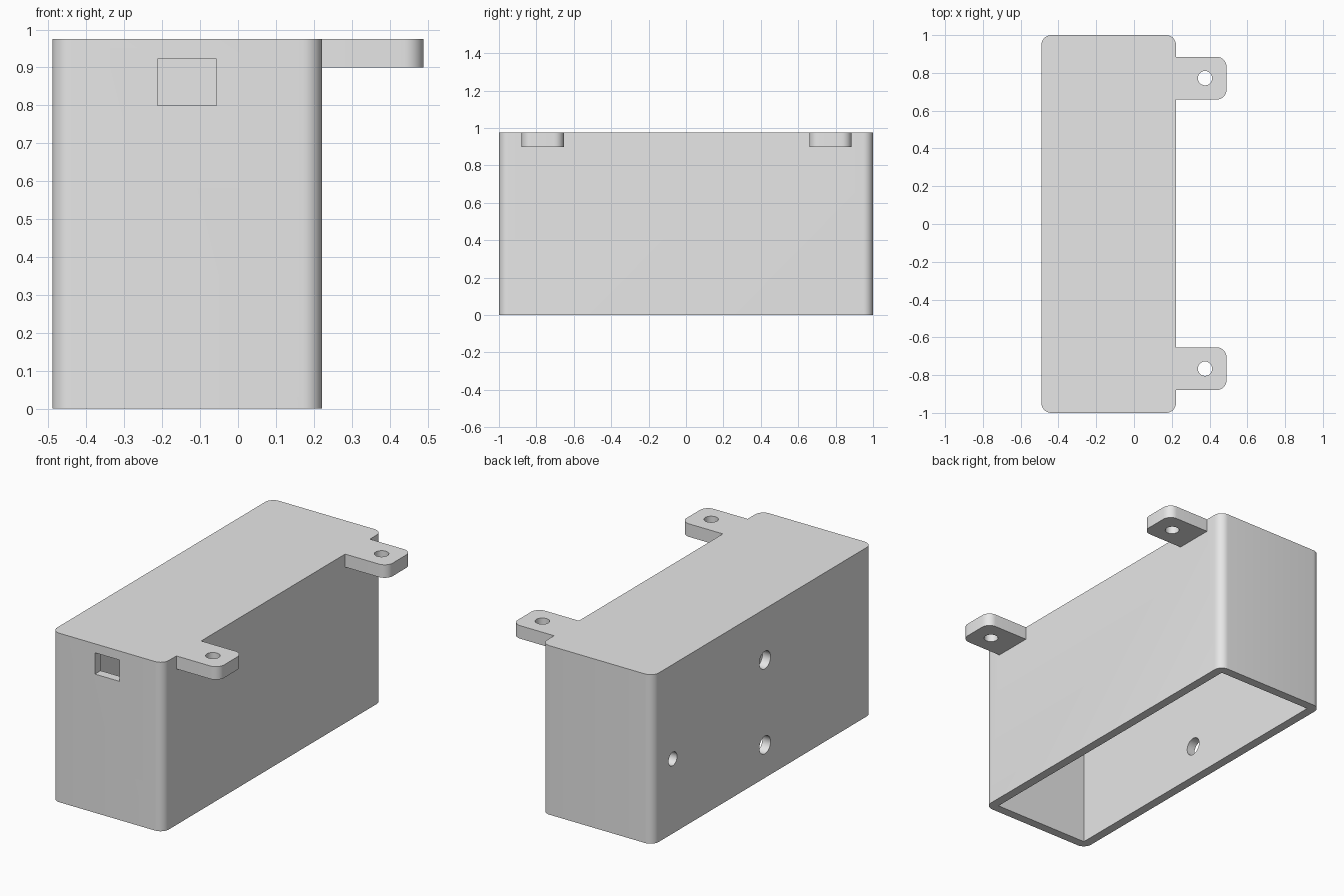
import bpy, bmesh, math
from mathutils import Matrix, Vector

cube = bpy.data.objects.get("Cube")
if cube:
    bpy.data.objects.remove(cube, do_unlink=True)

GREY = (0.8, 0.8, 0.8, 1)
mat = bpy.data.materials.new("plain grey")
mat.use_nodes = True
mat.diffuse_color = GREY
mat.node_tree.nodes["Principled BSDF"].inputs["Base Color"].default_value = GREY

X0, X1, TOP = -0.49, 0.222, 0.975
WALL, RADIUS = 0.052, 0.052
TAB_Z, TAB_END = 0.9, 0.49


def add_object(name, bm):
    mesh = bpy.data.meshes.new(name)
    bm.normal_update()
    bm.to_mesh(mesh)
    bm.free()
    obj = bpy.data.objects.new(name, mesh)
    bpy.context.collection.objects.link(obj)
    mesh.materials.append(mat)
    return obj


def block(name, low, high, rounded=lambda x, y: False):
    """Box between two corners, with chosen vertical edges rounded."""
    low, high = Vector(low), Vector(high)
    bm = bmesh.new()
    bmesh.ops.create_cube(bm, size=1, matrix=Matrix.Translation((low + high) / 2)
                          @ Matrix.Diagonal((*(high - low), 1)))
    edges = [e for e in bm.edges
             if abs(e.verts[0].co.z - e.verts[1].co.z) > 0.01 and rounded(*e.verts[0].co.xy)]
    if edges:
        bmesh.ops.bevel(bm, geom=edges, offset=RADIUS, segments=8, profile=0.5, affect='EDGES')
    return add_object(name, bm)


def drill(name, centre, radius, rotation=Matrix()):
    bm = bmesh.new()
    bmesh.ops.create_cone(bm, cap_ends=True, segments=24, radius1=radius, radius2=radius,
                          depth=0.2, matrix=Matrix.Translation(centre) @ rotation)
    return add_object(name, bm)


def combine(target, other, operation):
    """Apply a boolean and remove the helper object."""
    mod = target.modifiers.new(operation.lower(), 'BOOLEAN')
    mod.operation, mod.object, mod.solver = operation, other, 'EXACT'
    bpy.context.view_layer.objects.active = target
    bpy.ops.object.modifier_apply(modifier=mod.name)
    bpy.data.objects.remove(other, do_unlink=True)


# Housing with rounded upright corners
housing = block("housing", (X0, -1, 0), (X1, 1, TOP), lambda x, y: True)

# Mounting tabs, flush with the top
for y in (-0.766, 0.772):
    tab = block("mounting_tab", (X1 - 0.03, y - 0.113, TAB_Z), (TAB_END, y + 0.113, TOP),
                lambda x, y: x > X1)
    combine(housing, tab, 'UNION')
    combine(housing, drill("screw_hole", (0.376, y, TOP - 0.04), 0.038), 'DIFFERENCE')

# Hollow interior, open at the bottom
cavity = block("cavity", (X0 + WALL, -1 + WALL, -0.1), (X1 - WALL, 1 - WALL, TOP - 0.05))
combine(housing, cavity, 'DIFFERENCE')

# Rectangular port through the front wall
port = block("front_port", (-0.213, -1.1, 0.8), (-0.057, -0.9, 0.923))
combine(housing, port, 'DIFFERENCE')

# Round holes through the side wall
sideways = Matrix.Rotation(math.pi / 2, 4, 'Y')
for y, z, r in ((0.82, 0.43, 0.039), (-0.02, 0.68, 0.051), (-0.02, 0.19, 0.051)):
    combine(housing, drill("side_hole", (X0, y, z), r, sideways), 'DIFFERENCE')

# Smooth corners, crisp edges
bpy.ops.object.select_all(action='DESELECT')
housing.select_set(True)
bpy.context.view_layer.objects.active = housing
bpy.ops.object.shade_smooth_by_angle(angle=math.radians(30))
